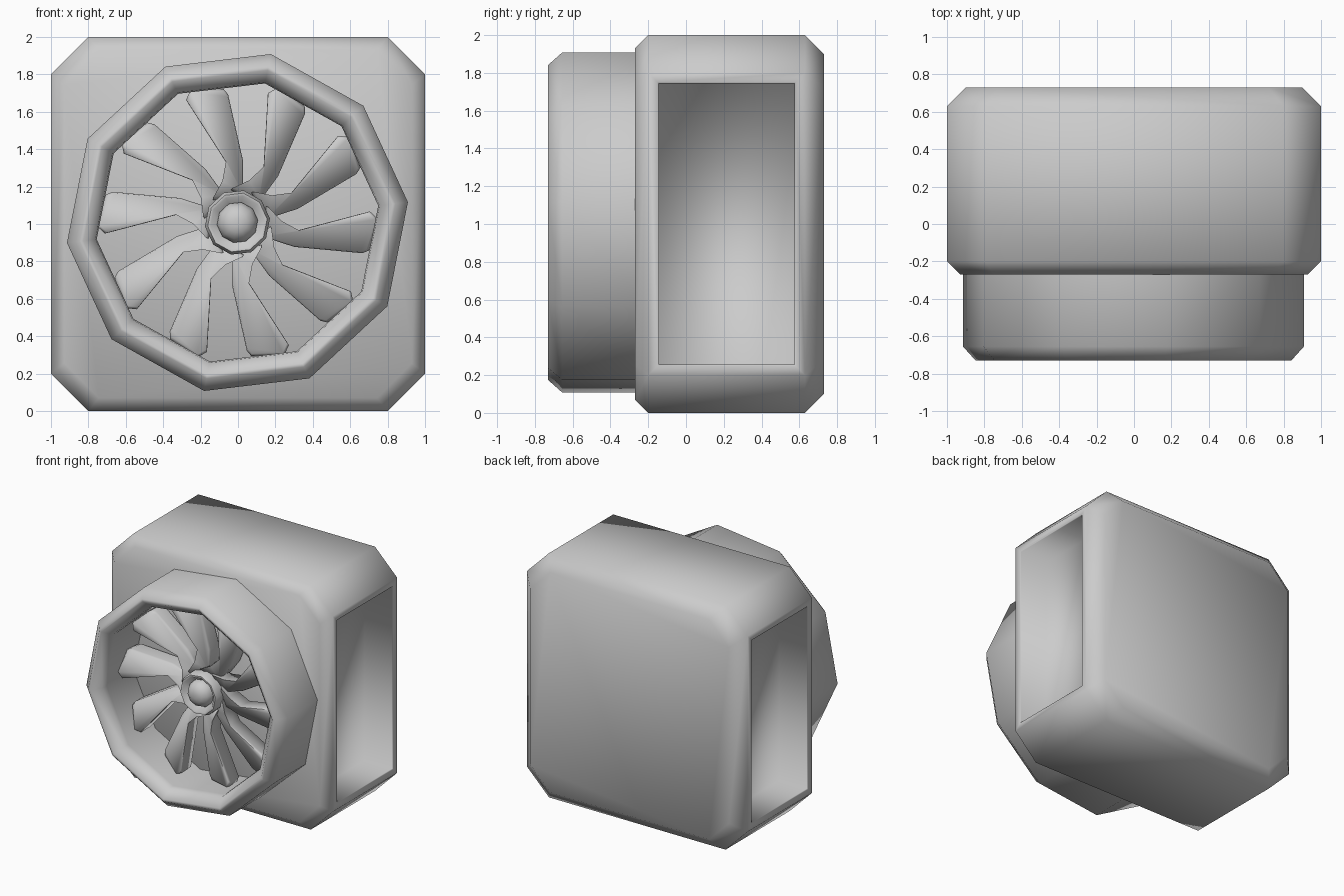
import bpy, bmesh, math

if "Cube" in bpy.data.objects:
    bpy.data.objects.remove(bpy.data.objects["Cube"])

SIDES = 10
PHASE = math.radians(6.8)
CX, CZ = -.003, 1.008          # fan axis


def finish(bm, name, angle=50):
    bmesh.ops.recalc_face_normals(bm, faces=bm.faces)
    me = bpy.data.meshes.new(name)
    bm.to_mesh(me)
    bm.free()
    ob = bpy.data.objects.new(name, me)
    bpy.context.collection.objects.link(ob)
    bpy.ops.object.select_all(action='DESELECT')
    ob.select_set(True)
    bpy.context.view_layer.objects.active = ob
    bpy.ops.object.shade_smooth_by_angle(angle=math.radians(angle))
    return ob


def bridge(bm, a, b):
    n = len(a)
    for i in range(n):
        j = (i + 1) % n
        bm.faces.new((a[i], a[j], b[j], b[i]))


def lathe(name, profile, closed):
    """Turn (radius, y) points about the fan axis."""
    bm = bmesh.new()
    rings = []
    for r, y in profile:
        rings.append([bm.verts.new((CX + r * math.cos(PHASE + i * math.tau / SIDES), y,
                                    CZ + r * math.sin(PHASE + i * math.tau / SIDES)))
                      for i in range(SIDES)])
    for a, b in zip(rings, rings[1:]):
        bridge(bm, a, b)
    if closed:
        bridge(bm, rings[-1], rings[0])
    else:
        bm.faces.new(rings[0])
        bm.faces.new(rings[-1])
    return finish(bm, name, 65)


# housing: chamfered octagonal block, bevelled front and back
bm = bmesh.new()
octagon = [(1, .8), (.8, 1), (-.8, 1), (-1, .8), (-1, -.8), (-.8, -1), (.8, -1), (1, -.8)]
rings = [[bm.verts.new((x * s, y, 1 + z * s)) for x, z in octagon]
         for y, s in ((-.27, .93), (-.2, 1), (.63, 1), (.73, .9))]
for a, b in zip(rings, rings[1:]):
    bridge(bm, a, b)
bm.faces.new(rings[0])
bm.faces.new(rings[-1])
bmesh.ops.recalc_face_normals(bm, faces=bm.faces)

# side vents: thin bevelled lip, then a softly shaded recess
vents = [f for f in bm.faces if abs(f.normal.x) > .99]
for thickness, depth in ((.05, 0), (.006, -.006), (0, -.25)):
    bmesh.ops.inset_individual(bm, faces=vents, thickness=thickness, depth=depth,
                               use_even_offset=True)
finish(bm, "housing", 180)

# fan duct ring with rounded front rim
lathe("duct_ring", [(.918, -.2), (.918, -.655), (.85, -.73), (.83, -.73),
                    (.765, -.665), (.758, -.62), (.758, -.2)], True)

# hub with raised rim
lathe("hub", [(.15, -.25), (.175, -.38), (.175, -.48), (.16, -.515), (.145, -.515),
              (.115, -.47)], False)

# hub cap dome
lathe("hub_cap", [(.11, -.43), (.11, -.48), (.09, -.52), (.055, -.545), (.02, -.552)], False)

# pitched fan blades, one outline repeated round the hub
outline = [(-.13, .12), (-.08, .21), (-.06, .32), (-.275, .655), (-.25, .71),
           (-.075, .715), (-.05, .685), (.03, .33), (.03, .15)]
cu = sum(p[0] for p in outline) / len(outline)
cv = sum(p[1] for p in outline) / len(outline)
for k in range(SIDES):
    bm = bmesh.new()
    c, s = math.cos(k * math.tau / SIDES), math.sin(k * math.tau / SIDES)
    layers = []
    for offset, shrink in ((.13, .98), (.02, 1), (0, .95)):
        ring = []
        for u, v in outline:
            u2, v2 = cu + (u - cu) * shrink, cv + (v - cv) * shrink
            y = -.42 + .3 * u + offset
            ring.append(bm.verts.new((CX + u2 * c - v2 * s, y, CZ + u2 * s + v2 * c)))
        layers.append(ring)
    for a, b in zip(layers, layers[1:]):
        bridge(bm, a, b)
    bm.faces.new(layers[0])
    bm.faces.new(layers[-1])
    finish(bm, f"fan_blade_{k + 1}", 80)
